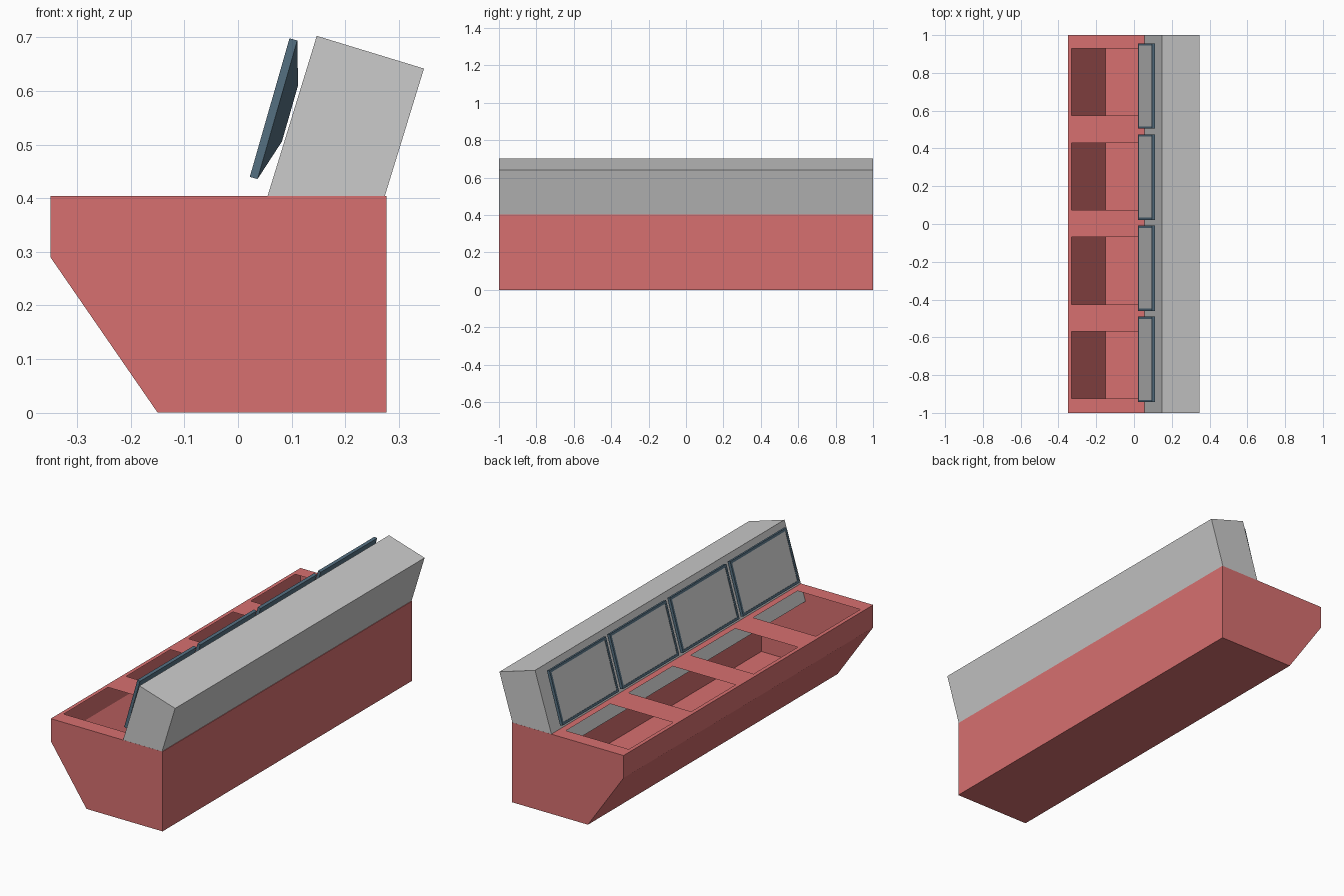
import bpy, bmesh, math
from mathutils import Matrix

if "Cube" in bpy.data.objects:
    bpy.data.objects.remove(bpy.data.objects["Cube"])


def material(name, color):
    m = bpy.data.materials.new(name)
    m.diffuse_color = color
    m.use_nodes = True
    m.node_tree.nodes["Principled BSDF"].inputs["Base Color"].default_value = m.diffuse_color
    return m


def finish(bm, name, mat=None):
    me = bpy.data.meshes.new(name)
    bm.to_mesh(me)
    bm.free()
    ob = bpy.data.objects.new(name, me)
    bpy.context.collection.objects.link(ob)
    if mat:
        me.materials.append(mat)
    return ob


def loft(bm, rings, close=True, cap_start=True, cap_end=True):
    """Skin rings of points; returns faces as [segment][side]."""
    vs = [[bm.verts.new(p) for p in r] for r in rings]
    n = len(rings[0])
    rows = [[bm.faces.new((a[i], a[(i + 1) % n], b[(i + 1) % n], b[i]))
             for i in range(n)] for a, b in zip(vs, vs[1:])]
    if cap_start:
        bm.faces.new(vs[0][::-1])
    if cap_end:
        bm.faces.new(vs[-1])
    bmesh.ops.recalc_face_normals(bm, faces=bm.faces[:])
    return rows


red = material("red_paint", (0.68, 0.16, 0.16, 1))
slate = material("slate_plastic", (0.09, 0.16, 0.22, 1))

# Hollow desk base with four rectangular openings in its top
profile = [(-0.35, 0.404), (-0.33, 0.404), (0.022, 0.404), (0.277, 0.404),
           (0.277, 0), (-0.15, 0), (-0.35, 0.29)]
levels = [-1]
for i in range(4):
    start = -0.925 + 0.5 * i
    levels += [start, start + 0.355]
levels.append(1)
bm = bmesh.new()
rows = loft(bm, [[(x, y, z) for x, z in profile] for y in levels])
holes = [rows[k][1] for k in (1, 3, 5, 7)]
bmesh.ops.delete(bm, geom=holes, context='FACES')
finish(bm, "desk_base", red)

# Tilted backrest housing, its lower part sunk into the base
housing = [(0.147, 0.703), (0.347, 0.642), (0.2295, 0.2595), (0.0295, 0.3205)]
bm = bmesh.new()
loft(bm, [[(x, y, z) for x, z in housing] for y in (-0.9995, 0.9995)])
finish(bm, "rear_housing")

# Four tilted monitors: bezel, plate and tapered back, plus a grey screen
W, H = 0.226, 0.269


def ring(depth, inset):
    a, lo, hi = W - inset, inset, H - inset
    return [(depth, -a, lo), (depth, a, lo), (depth, a, hi), (depth, -a, hi)]


for i in range(4):
    place = (Matrix.Translation((0.022, -0.717 + 0.4825 * i, 0.44))
             @ Matrix.Rotation(math.radians(16), 4, 'Y'))
    bm = bmesh.new()
    loft(bm, [ring(0.003, 0.012), ring(0, 0.012), ring(0, 0),
              ring(0.015, 0), ring(0.0395, 0.08)])
    bm.transform(place)
    finish(bm, f"monitor_frame_{i + 1}", slate)

    bm = bmesh.new()
    bm.faces.new([bm.verts.new(p) for p in reversed(ring(0.002, 0.012))])
    bm.transform(place)
    finish(bm, f"monitor_screen_{i + 1}")
